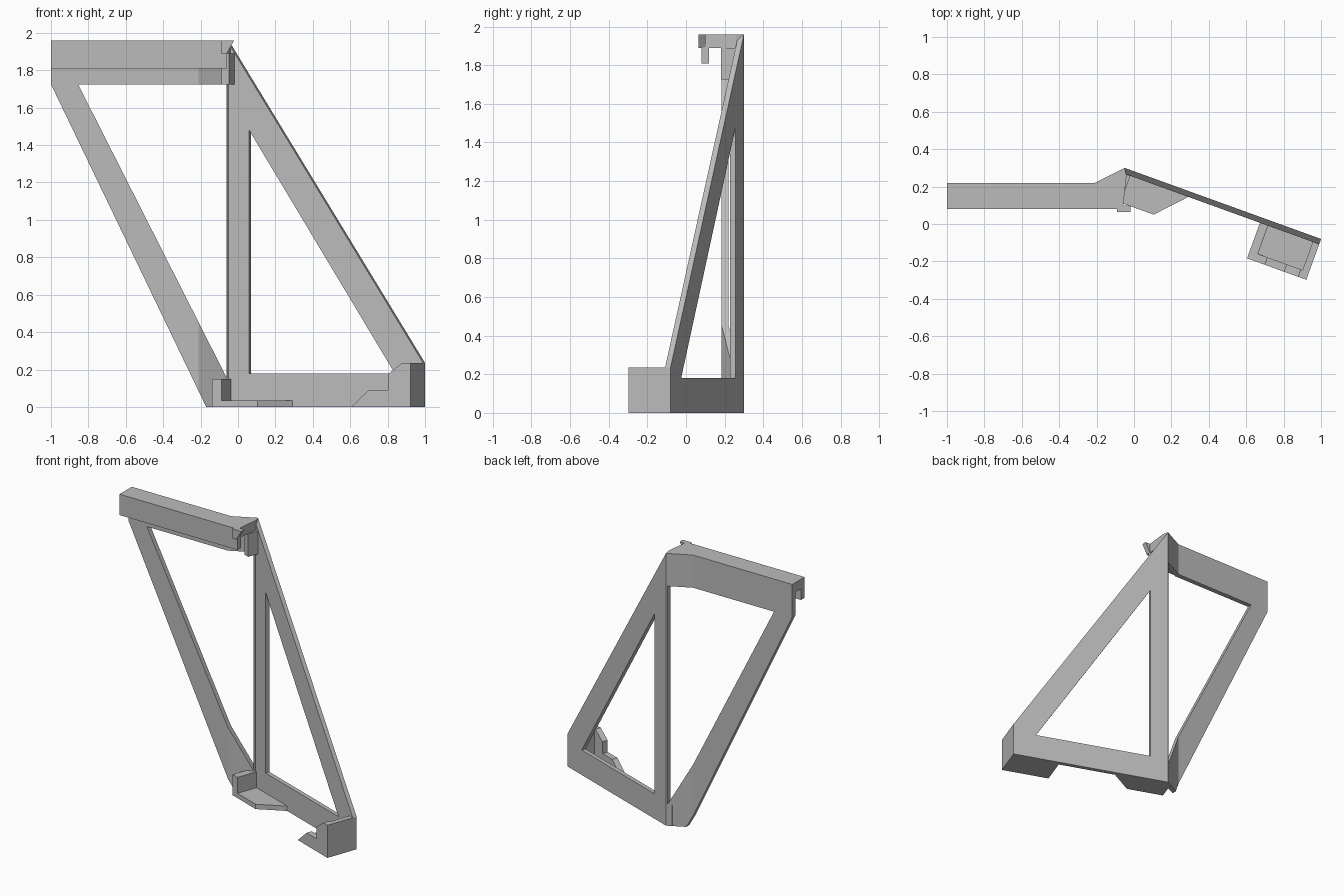
import bpy, bmesh
from mathutils import Vector, Matrix

cube = bpy.data.objects.get("Cube")
if cube:
    bpy.data.objects.remove(cube, do_unlink=True)

grey = bpy.data.materials.new("plain grey")
grey.use_nodes = True
colour = (0.5, 0.5, 0.5, 1)
grey.diffuse_color = colour
grey.node_tree.nodes["Principled BSDF"].inputs["Base Color"].default_value = colour

# Local frames: columns are the profile's u and v axes and the extrusion axis
Z = Vector((0, 0, 1))
X = Vector((1, 0, 0))
Y = Vector((0, 1, 0))
ALONG = Vector((1.05, -0.38, 0)).normalized()     # along the slanted wing
FRONT = Vector((-0.38, -1.05, 0)).normalized()    # out of its front face
CORNER = Vector((-0.05, 0.30, 0))
WING = 1.117


def frame(u, v, w, origin=Vector()):
    m = Matrix((u, v, w)).transposed().to_4x4()
    m.translation = origin
    return m


WORLD_TOP = frame(X, Y, Z)
WORLD_FRONT = frame(X, Z, Y)
WING_FRONT = frame(ALONG, Z, FRONT, CORNER)
WING_TOP = frame(ALONG, FRONT, Z, CORNER)


def prism(name, loops, start, end, matrix, bend=None):
    """Extrude an outline (first loop) with optional holes (other loops)."""
    bm = bmesh.new()
    edges = []
    for loop in loops:
        vs = [bm.verts.new((u, v, start)) for u, v in loop]
        edges += [bm.edges.new((a, b)) for a, b in zip(vs, vs[1:] + vs[:1])]
    bmesh.ops.triangle_fill(bm, edges=edges, use_beauty=True)
    out = bmesh.ops.extrude_face_region(bm, geom=bm.faces[:])
    moved = [g for g in out["geom"] if isinstance(g, bmesh.types.BMVert)]
    bmesh.ops.translate(bm, verts=moved, vec=(0, 0, end - start))
    if bend:
        at, slope = bend
        bmesh.ops.bisect_plane(bm, geom=bm.verts[:] + bm.edges[:] + bm.faces[:],
                               plane_co=(at, 0, 0), plane_no=(1, 0, 0))
        for v in bm.verts:
            v.co.z += max(0, v.co.x - at) * slope
    else:
        bmesh.ops.dissolve_limit(bm, angle_limit=0.01, verts=bm.verts[:], edges=bm.edges[:])
    bm.transform(matrix)
    bmesh.ops.recalc_face_normals(bm, faces=bm.faces[:])
    mesh = bpy.data.meshes.new(name)
    bm.to_mesh(mesh)
    bm.free()
    mesh.materials.append(grey)
    obj = bpy.data.objects.new(name, mesh)
    bpy.context.scene.collection.objects.link(obj)
    return obj


def rect(u0, u1, v0, v1):
    return [(u0, v0), (u1, v0), (u1, v1), (u0, v1)]


# Slanted wing with its triangular window
prism("slanted_wing",
      [[(0, 0), (WING, 0), (WING, 0.235), (0, 1.96)],
       [(0.127, 0.18), (0.955, 0.18), (0.127, 1.48)]], 0, 0.03, WING_FRONT)

# Straight wing, bent back to meet the corner post
prism("straight_wing",
      [[(-1, 1.725), (-0.17, 0), (-0.05, 0), (-0.05, 1.89), (-1, 1.89)],
       [(-0.855, 1.725), (-0.06, 0.155), (-0.06, 1.725)]],
      0.185, 0.22, WORLD_FRONT, bend=(-0.21, 0.5))

# Hook channel along the top
prism("top_plate", [[(-1, 0.08), (-0.06, 0.08), (-0.04, 0.26), (-0.05, 0.30),
                     (-0.21, 0.22), (-1, 0.22)]], 1.89, 1.96, WORLD_TOP)
prism("top_lip", [rect(-1, -0.06, 0.08, 0.12)], 1.81, 1.89, WORLD_TOP)
prism("top_end_tab", [[(-0.09, 1.89), (-0.06, 1.89), (-0.02, 1.96), (-0.09, 1.96)]],
      0.065, 0.10, WORLD_FRONT)
prism("top_end_wall", [rect(0, 0.043, 0.03, 0.11)], 1.725, 1.89, WING_TOP)

# Corner shelf with its upright stop
prism("corner_shelf", [[(-0.03, 0.03), (0.373, 0.03), (0.231, 0.182), (-0.03, 0.182)]],
      0, 0.035, WING_TOP)
prism("corner_stop", [rect(-0.03, 0.025, 0.03, 0.182)], 0.035, 0.15, WING_TOP)

# Tray at the far end: stepped front wall, floor and end wall
prism("tray_front", [[(0.78, 0), (WING, 0), (WING, 0.235), (1.07, 0.235),
                      (0.99, 0.175), (0.99, 0.09), (0.88, 0.09)]],
      0.19, 0.232, WING_FRONT)
prism("tray_floor", [[(0.78, 0), (1.08, 0), (1.08, 0.04), (0.825, 0.04)]],
      0.03, 0.19, WING_FRONT)
prism("tray_end", [rect(1.08, WING, 0, 0.235)], 0.03, 0.19, WING_FRONT)
